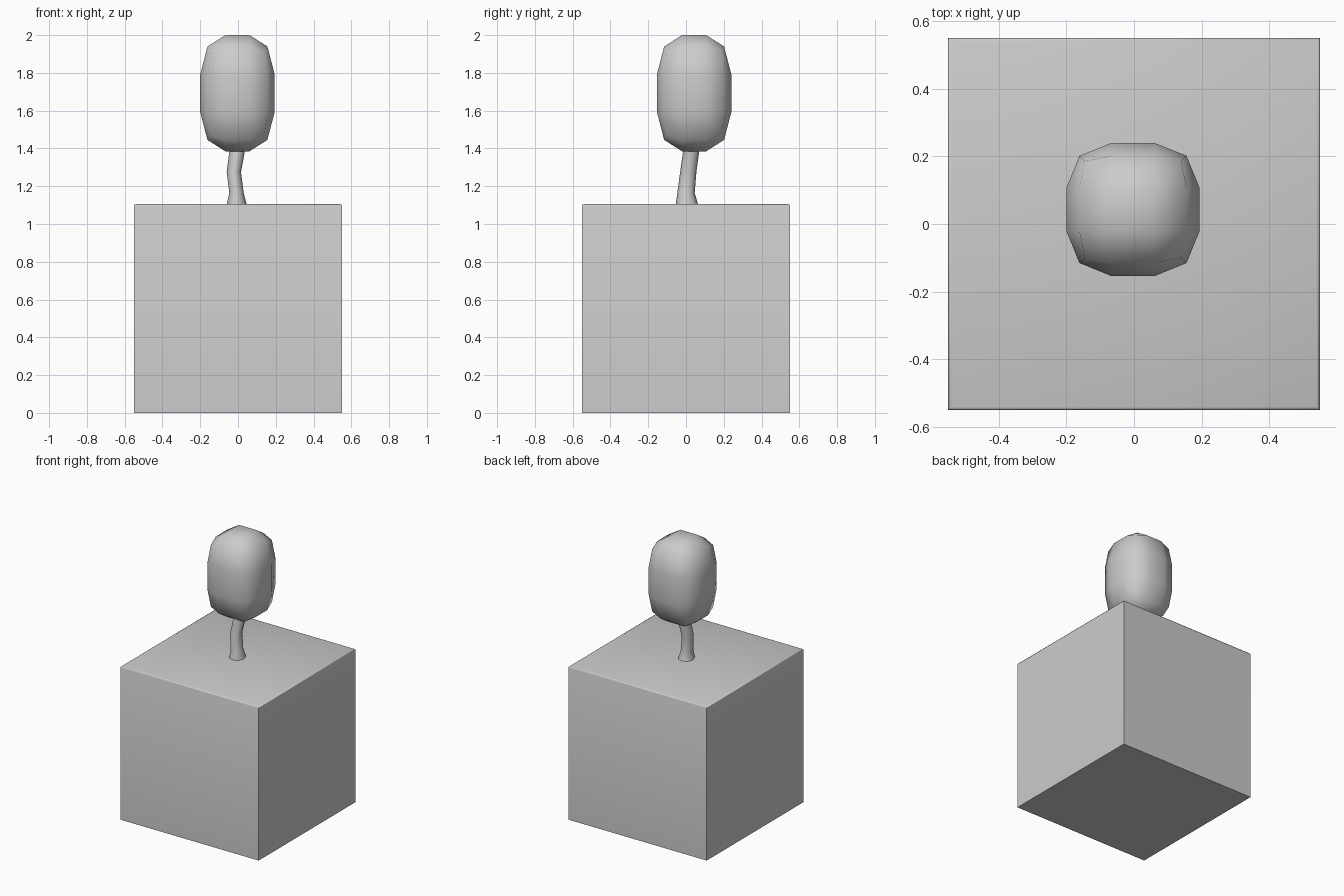
import bpy, bmesh, math

if "Cube" in bpy.data.objects:
    bpy.data.objects.remove(bpy.data.objects["Cube"])


def finish(name, bm, angle):
    bmesh.ops.recalc_face_normals(bm, faces=bm.faces)
    mesh = bpy.data.meshes.new(name)
    bm.to_mesh(mesh)
    bm.free()
    ob = bpy.data.objects.new(name, mesh)
    bpy.context.collection.objects.link(ob)
    bpy.ops.object.select_all(action='DESELECT')
    ob.select_set(True)
    bpy.context.view_layer.objects.active = ob
    bpy.ops.object.shade_smooth_by_angle(angle=math.radians(angle))
    return ob


# Ground block: cube with softened top rim
bm = bmesh.new()
bmesh.ops.create_cube(bm, size=1)
for v in bm.verts:
    v.co = (v.co.x * 1.1, v.co.y * 1.1, (v.co.z + 0.5) * 1.105)
rim = [e for e in bm.edges if all(v.co.z > 1 for v in e.verts)]
bmesh.ops.bevel(bm, geom=rim, offset=0.009, segments=2, profile=0.5, affect='EDGES')
finish("ground_block", bm, 50)

# Trunk: bent eight-sided tube, rings as (x, y, z, rx, ry)
rings = [(-0.007, 0.005, 1.10, 0.054, 0.060),
         (-0.008, 0.000, 1.165, 0.038, 0.046),
         (-0.022, 0.012, 1.275, 0.038, 0.043),
         (-0.004, 0.028, 1.39, 0.041, 0.043),
         (0.000, 0.032, 1.42, 0.041, 0.043)]
SIDES = 8
bm = bmesh.new()
loops = []
for x, y, z, rx, ry in rings:
    loops.append([bm.verts.new((x + rx * math.cos(math.tau * i / SIDES),
                                y + ry * math.sin(math.tau * i / SIDES), z))
                  for i in range(SIDES)])
for a, b in zip(loops, loops[1:]):
    for i in range(SIDES):
        j = (i + 1) % SIDES
        bm.faces.new((a[i], a[j], b[j], b[i]))
bm.faces.new(loops[0][::-1])
bm.faces.new(loops[-1])
finish("trunk", bm, 60)

# Foliage: 3x3 cube with edges and corners pulled inwards
bm = bmesh.new()
bmesh.ops.create_cube(bm, size=2)
bmesh.ops.subdivide_edges(bm, edges=bm.edges[:], cuts=2, use_grid_fill=True)
half = (0.197, 0.197, 0.3075)
centre = (-0.003, 0.043, 1.6925)
outer = {1: 1.0, 2: 0.805, 3: 0.725}
for v in bm.verts:
    big = [abs(c) > 0.9 for c in v.co]
    k = outer[sum(big)]
    v.co = [centre[i] + half[i] * math.copysign(k if big[i] else 0.325, v.co[i])
            for i in range(3)]
finish("foliage", bm, 60)
